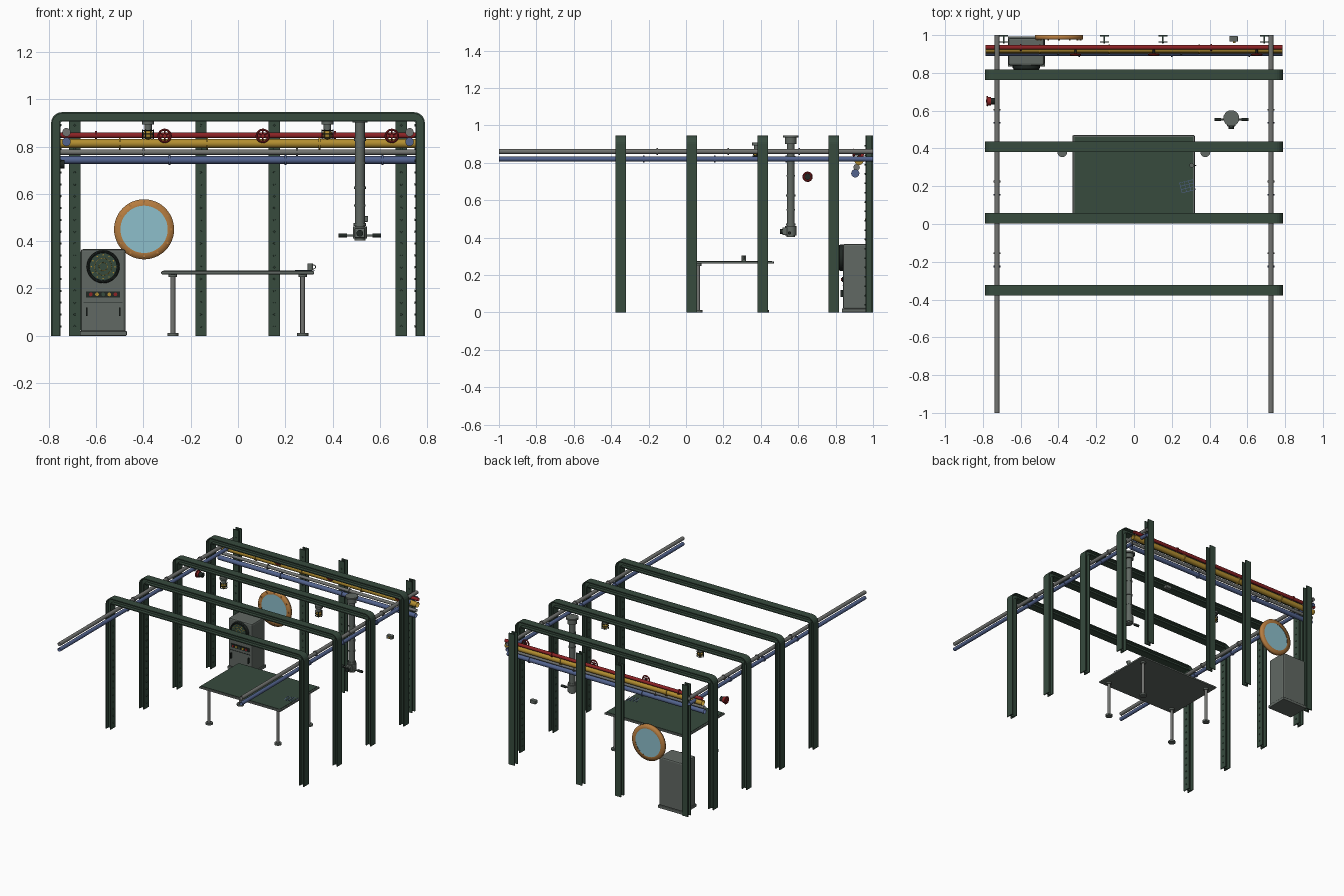
import bpy, bmesh, math
from mathutils import Vector, Matrix

cube = bpy.data.objects.get("Cube")
if cube:
    bpy.data.objects.remove(cube, do_unlink=True)


def material(name, r, g, b):
    m = bpy.data.materials.new(name)
    m.use_nodes = True
    m.diffuse_color = (r, g, b, 1)
    m.node_tree.nodes["Principled BSDF"].inputs["Base Color"].default_value = (r, g, b, 1)
    return m


GREEN = material("dark green paint", .038, .07, .048)
GRAY = material("machine gray", .12, .14, .125)
STEEL = material("pipe steel", .17, .175, .165)
RED = material("red paint", .26, .016, .018)
YELLOW = material("yellow paint", .45, .27, .03)
BLUE = material("blue paint", .085, .125, .27)
COPPER = material("copper", .46, .2, .05)
GLASS = material("pale blue glass", .27, .52, .6)
BLACK = material("black metal", .014, .02, .017)

AXES = {"x": (0, math.pi / 2, 0), "y": (math.pi / 2, 0, 0), "z": (0, 0, 0)}


def finish(name, mat, smooth=True):
    o = bpy.context.object
    o.name = name
    o.data.materials.append(mat)
    if smooth:
        bpy.ops.object.shade_smooth_by_angle(angle=math.radians(35))
    return o


def cyl(name, loc, r, depth, axis, mat, ends='NGON', seg=20):
    bpy.ops.mesh.primitive_cylinder_add(vertices=seg, radius=r, depth=depth, location=loc,
                                        rotation=AXES[axis], end_fill_type=ends)
    return finish(name, mat)


def ball(name, loc, r, mat):
    bpy.ops.mesh.primitive_uv_sphere_add(segments=16, ring_count=10, radius=r, location=loc)
    return finish(name, mat)


def ring(name, loc, r, thick, axis, mat):
    bpy.ops.mesh.primitive_torus_add(major_radius=r, minor_radius=thick, major_segments=28,
                                     minor_segments=8, location=loc, rotation=AXES[axis])
    return finish(name, mat)


def box(name, lo, hi, mat, bevel=0):
    lo, hi = Vector(lo), Vector(hi)
    bpy.ops.mesh.primitive_cube_add(size=1, location=(lo + hi) / 2)
    o = bpy.context.object
    o.data.transform(Matrix.Diagonal((*(hi - lo), 1)))
    if bevel:
        b = o.modifiers.new("bevel", 'BEVEL')
        b.width, b.segments = bevel, 2
    return finish(name, mat, False)


def mesh_object(name, bm, mat):
    bmesh.ops.recalc_face_normals(bm, faces=bm.faces)
    me = bpy.data.meshes.new(name)
    bm.to_mesh(me)
    bm.free()
    me.materials.append(mat)
    o = bpy.data.objects.new(name, me)
    bpy.context.collection.objects.link(o)
    return o


def beam(name, path, across, width):
    """Sweep an I section; path holds (centre, outward direction) pairs."""
    d, w, t, f = .02, width / 2, .004, .013
    half = [(d, w), (f, w), (f, t), (-f, t), (-f, w), (-d, w)]
    section = half + [(a, -b) for a, b in reversed(half)]
    bm = bmesh.new()
    loops = [[bm.verts.new(c + out * a + across * b) for a, b in section] for c, out in path]
    n = len(section)
    for p, q in zip(loops, loops[1:]):
        for i in range(n):
            bm.faces.new((p[i], p[(i + 1) % n], q[(i + 1) % n], q[i]))
    bm.faces.new(loops[0])
    bm.faces.new(loops[-1])
    return mesh_object(name, bm, GREEN)


X, Y, Z = Vector((1, 0, 0)), Vector((0, 1, 0)), Vector((0, 0, 1))
TOP, SIDE, BEND = .945, .79, .026
rivets = bmesh.new()


def rivet_row(x, y, axis):
    for i in range(18):
        m = Matrix.Translation((x, y, .04 + i * .05)) @ Matrix.Rotation(math.pi / 2, 4, axis)
        bmesh.ops.create_cone(rivets, cap_ends=True, segments=8, radius1=.005, radius2=.004,
                              depth=.007, matrix=m)


# Portal frames with rounded corners
for k in range(4):
    y = -.35 + .38 * k
    path = [(Vector((-SIDE + .02, y, 0)), -X)]
    for s, start in ((-1, 180), (1, 90)):
        c = Vector((s * (SIDE - .02 - BEND), y, TOP - .02 - BEND))
        for i in range(7):
            a = math.radians(start - 15 * i)
            out = X * math.cos(a) + Z * math.sin(a)
            path.append((c + out * BEND, out))
    path.append((Vector((SIDE - .02, y, 0)), X))
    beam(f"portal_frame_{k + 1}", path, Y, .056)
    for s in (-1, 1):
        rivet_row(s * (SIDE - .041), y, 'Y')

# Rear wall columns
for x in (-.69, -.157, .153, .69):
    beam("rear_column", [(Vector((x, .98, z)), -Y) for z in (0, TOP)], X, .047)
    rivet_row(x, .959, 'X')
mesh_object("rivets", rivets, GREEN)

# Long side pipes with couplings
for s in (-1, 1):
    for name, z, mat, first in (("upper", .86, STEEL, -.155), ("lower", .82, BLUE, -.225)):
        cyl(f"{name}_side_pipe", (s * .725, 0, z), .013, 2, "y", mat, 'NOTHING')
        for i in range(3):
            cyl("side_pipe_coupling", (s * .725, first + .38 * i, z), .018, .008, "y", mat)

# Pipes along the rear wall
rear = (("red", .935, .847, .012, RED, (-.6, .41)),
        ("yellow", .925, .813, .019, YELLOW, (-.5, -.13, .345)),
        ("steel", .912, .776, .011, STEEL, (-.4, .25)),
        ("blue", .905, .743, .016, BLUE, (-.29, .2, .61)))
for name, y, z, r, mat, joints in rear:
    cyl(f"{name}_rear_pipe", (0, y, z), r, 1.57, "x", mat, 'NOTHING')
    for x in joints:
        cyl(f"{name}_pipe_coupling", (x, y, z), r + .006, .008, "x", mat)


# Valve wheels
def valve(x, y, z, axis, r):
    ring("valve_wheel", (x, y, z), r, .0045, axis, RED)
    cyl("valve_hub", (x, y, z), .008, .014, axis, RED)
    for i in range(3):
        o = cyl("valve_spoke", (x, y, z), .003, 2 * r, "z", RED, seg=8)
        turn = Matrix.Rotation(math.pi * i / 3, 4, axis.upper())
        o.matrix_world = Matrix.Translation((x, y, z)) @ turn


for x in (-.31, .105, .65):
    valve(x, .897, .845, "y", .026)
    cyl("valve_stem", (x, .915, .845), .006, .04, "y", BLACK)
valve(-.777, .65, .725, "x", .023)
cyl("side_valve_rim", (-.765, .65, .725), .022, .014, "x", RED)
cyl("side_valve_body", (-.748, .65, .725), .017, .03, "x", BLACK)

# Caged ceiling lamps
for x in (-.38, .378):
    y = .38
    cyl("lamp_mount", (x, y, .9), .026, .016, "z", GRAY)
    cyl("lamp_neck", (x, y, .881), .016, .026, "z", GRAY)
    bulb = ball("lamp_bulb", (x, y, .852), .02, YELLOW)
    bulb.scale.z = 1.2
    for z in (.868, .852, .836):
        ring("lamp_cage_hoop", (x, y, z), .023, .002, "z", BLACK)
    for i in range(6):
        a = math.pi * i / 3
        cyl("lamp_cage_bar", (x + .023 * math.cos(a), y + .023 * math.sin(a), .852),
            .002, .04, "z", BLACK, seg=6)

# Periscope column, head and handles
PX, PY = .515, .56
cyl("periscope_tube", (PX, PY, .68), .021, .5, "z", GRAY)
for z, r, h in ((.94, .042, .012), (.918, .032, .034), (.83, .025, .012), (.73, .024, .008),
                (.625, .025, .01), (.55, .024, .008), (.47, .026, .012)):
    cyl("periscope_collar", (PX, PY, z), r, h, "z", GRAY)
cyl("periscope_head", (PX, PY, .437), .03, .05, "z", GRAY)
cyl("periscope_base", (PX, PY, .408), .023, .012, "z", GRAY)
box("eyepiece_block", (PX - .022, .515, .413), (PX + .022, PY, .455), GRAY, .005)
cyl("eyepiece", (PX, .511, .433), .014, .018, "y", BLACK)
for s in (-1, 1):
    cyl("periscope_handle", (PX + s * .05, .553, .424), .005, .06, "x", GRAY)
    cyl("handle_grip", (PX + s * .072, .553, .424), .009, .036, "x", BLACK)

# Small wall switch
box("wall_switch", (.505, .965, .482), (.55, .995, .506), GRAY, .003)
cyl("switch_lamp", (.53, .962, .495), .007, .008, "y", YELLOW)

# Porthole
PORT = (-.397, .988, .45)
cyl("porthole_glass", PORT, .104, .012, "y", GLASS, seg=48)
rim = cyl("porthole_rim", PORT, .127, .024, "y", COPPER, 'NOTHING', 48)
bm = bmesh.new()
bm.from_mesh(rim.data)
outer = bm.edges[:]
ext = bmesh.ops.extrude_edge_only(bm, edges=[e for e in outer if e.is_boundary])
for v in (g for g in ext["geom"] if isinstance(g, bmesh.types.BMVert)):
    v.co.x *= .1 / .127
    v.co.y *= .1 / .127
bm.to_mesh(rim.data)
bm.free()
for i in range(12):
    a = math.pi * i / 6
    cyl("porthole_bolt", (PORT[0] + .114 * math.cos(a), .975, PORT[2] + .114 * math.sin(a)),
        .005, .006, "y", COPPER, seg=8)

# Instrument cabinet
CX = -.57
box("cabinet_body", (-.665, .84, .015), (-.475, .985, .366), GRAY, .01)
box("cabinet_plinth", (-.668, .833, 0), (-.47, .993, .02), GRAY, .003)
cyl("dial_housing", (CX, .834, .292), .07, .022, "y", BLACK, seg=40)
cyl("dial_face", (CX, .823, .292), .057, .004, "y", GREEN, seg=40)
ring("dial_bezel", (CX, .824, .292), .064, .006, "y", BLACK)
for r in (.018, .036):
    ring("dial_scale", (CX, .821, .292), r, .001, "y", YELLOW)
for i in range(12):
    a = math.pi * i / 6
    cyl("dial_mark", (CX + .05 * math.cos(a), .821, .292 + .05 * math.sin(a)),
        .003, .003, "y", YELLOW, seg=8)
box("button_panel", (-.642, .835, .162), (-.498, .842, .188), BLACK)
for i, mat in enumerate((RED, YELLOW, GREEN, YELLOW, RED)):
    cyl("panel_button", (-.622 + .026 * i, .833, .175), .008, .008, "y", mat, seg=12)
for x in (-.64, -.5):
    box("cabinet_handle", (x - .003, .825, .083), (x + .003, .84, .12), BLACK)
box("door_seam", (-.652, .838, .14), (-.488, .8405, .143), BLACK)

# Chart table
box("table_top", (-.325, .02, .26), (.322, .47, .273), GRAY, .004)
box("table_surface", (-.315, .03, .272), (.312, .46, .276), GREEN)
for x in (-.275, .273):
    for y in (.065, .42):
        cyl("table_leg", (x, y, .132), .01, .26, "z", STEEL)
        cyl("table_foot", (x, y, .006), .024, .012, "z", GRAY)
        cyl("table_leg_cap", (x, y, .254), .018, .012, "z", GRAY)

# Ruled chart lines on the table
turn = Matrix.Translation((.283, .2, .2765)) @ Matrix.Rotation(math.radians(14), 4, 'Z')
for i in range(4):
    o = box("chart_line", (-.036, -.0012, 0), (.036, .0012, .001), BLUE)
    o.matrix_world = turn @ Matrix.Translation((0, -.027 + .018 * i, 0)) @ o.matrix_world
    o = box("chart_cross_line", (-.0012, -.028, 0), (.0012, .028, .001), BLUE)
    o.matrix_world = turn @ Matrix.Translation((-.036 + .024 * i, 0, 0)) @ o.matrix_world

# Mug
cyl("mug", (.305, .31, .29), .012, .03, "z", GRAY)
ring("mug_handle", (.32, .31, .291), .008, .002, "y", GRAY)
